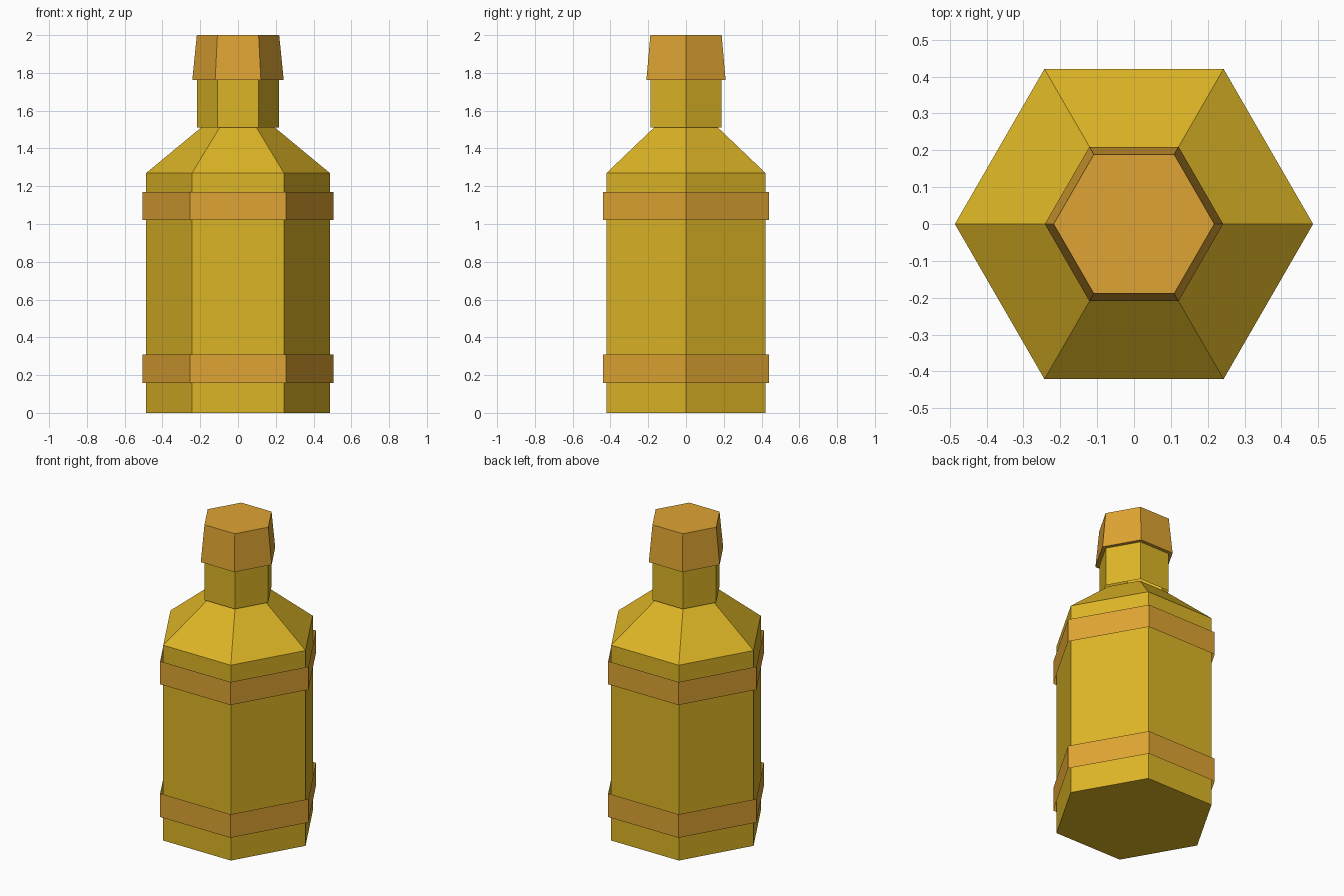
import bpy
import bmesh
from math import cos, sin, pi

SIDES = 6

cube = bpy.data.objects.get("Cube")
if cube:
    bpy.data.objects.remove(cube, do_unlink=True)


def make_material(name, color):
    mat = bpy.data.materials.new(name)
    mat.use_nodes = True
    mat.diffuse_color = color
    mat.node_tree.nodes["Principled BSDF"].inputs["Base Color"].default_value = color
    return mat


def hex_shell(name, profile, mat, bottom=False, top=False):
    """Six-sided flat shell through (radius, height) rings, optionally closed."""
    bm = bmesh.new()
    rings = [[bm.verts.new((r * cos(2 * pi * i / SIDES), r * sin(2 * pi * i / SIDES), z))
              for i in range(SIDES)] for r, z in profile]
    for low, high in zip(rings, rings[1:]):
        for i in range(SIDES):
            j = (i + 1) % SIDES
            bm.faces.new((low[i], low[j], high[j], high[i]))
    if bottom:
        bm.faces.new(rings[0][::-1])
    if top:
        bm.faces.new(rings[-1])
    mesh = bpy.data.meshes.new(name)
    bm.to_mesh(mesh)
    bm.free()
    mesh.materials.append(mat)
    obj = bpy.data.objects.new(name, mesh)
    bpy.context.collection.objects.link(obj)
    return obj


yellow = make_material("golden_yellow", (0.72, 0.46, 0.019, 1))
orange = make_material("amber_orange", (0.73, 0.37, 0.033, 1))

# Body with sloping shoulder
hex_shell("bottle_body", [(0.486, 0), (0.486, 1.27), (0.196, 1.51)], yellow, True, True)

# Neck, an open sleeve slightly wider than the shoulder's top
hex_shell("bottle_neck", [(0.217, 1.51), (0.217, 1.765)], yellow)

# Tapered stopper
hex_shell("stopper", [(0.242, 1.762), (0.218, 2.0)], orange, True, True)

# Thin bands standing just off the body
for name, low, high in (("lower_band", 0.157, 0.31), ("upper_band", 1.02, 1.17)):
    hex_shell(name, [(0.506, low), (0.506, high)], orange)
